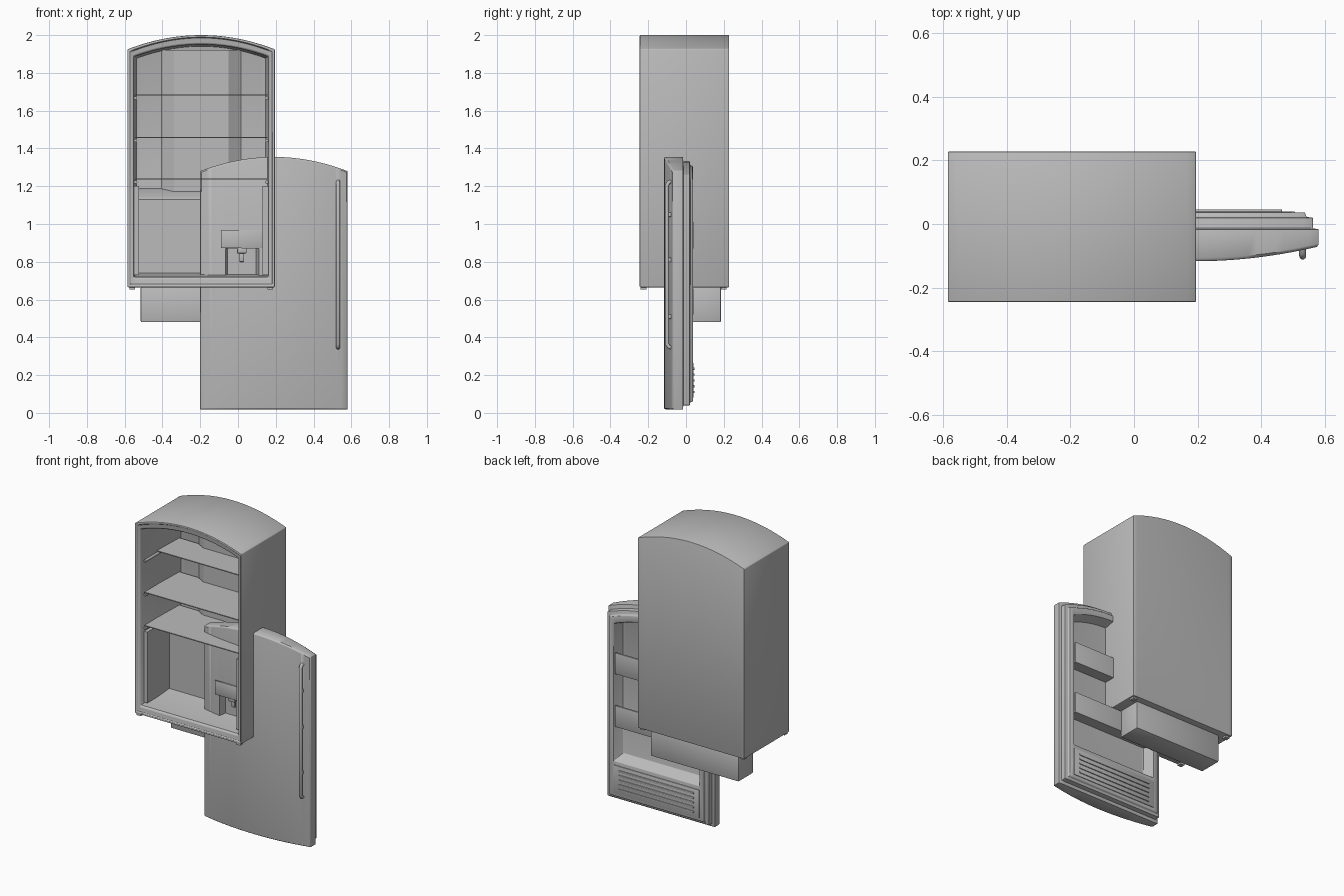
import bpy, bmesh
from mathutils import Vector

old = bpy.data.objects.get("Cube")
if old:
    bpy.data.objects.remove(old, do_unlink=True)

grey = bpy.data.materials.new("appliance_grey")
grey.use_nodes = True
COLOUR = (0.5, 0.5, 0.5, 1)
grey.diffuse_color = COLOUR
grey.node_tree.nodes["Principled BSDF"].inputs["Base Color"].default_value = COLOUR
N = 28


def finish(name, bm, bevel=0, cutter=None):
    bmesh.ops.recalc_face_normals(bm, faces=bm.faces)
    me = bpy.data.meshes.new(name)
    bm.to_mesh(me)
    bm.free()
    me.materials.append(grey)
    ob = bpy.data.objects.new(name, me)
    bpy.context.collection.objects.link(ob)
    bpy.ops.object.select_all(action="DESELECT")
    ob.select_set(True)
    bpy.context.view_layer.objects.active = ob
    if bevel:
        m = ob.modifiers.new("bevel", "BEVEL")
        m.width, m.segments = bevel, 2
        m.limit_method, m.angle_limit = "ANGLE", 0.7
        bpy.ops.object.modifier_apply(modifier=m.name)
    if cutter:
        m = ob.modifiers.new("cut", "BOOLEAN")
        m.object, m.operation, m.solver = cutter, "DIFFERENCE", "EXACT"
        bpy.ops.object.modifier_apply(modifier=m.name)
    bpy.ops.object.shade_smooth_by_angle(angle=0.6)
    return ob


def arched_loft(name, cx, rings, bevel, cutter=None):
    """Loft arched outlines: (half width, bottom, shoulder, crown, y, bulge)."""
    bm = bmesh.new()
    loops = []
    for half, bottom, shoulder, crown, y, bulge in rings:
        ts = [2 * i / N - 1 for i in range(N + 1)]
        pts = [(t, shoulder + (crown - shoulder) * (1 - t * t)) for t in ts]
        pts += [(t, bottom) for t in reversed(ts)]
        loops.append([bm.verts.new((cx + half * t, y - bulge * (1 - t * t), z)) for t, z in pts])
    count = len(loops[0])
    for a, b in zip(loops, loops[1:]):
        for i in range(count):
            j = (i + 1) % count
            bm.faces.new((a[i], a[j], b[j], b[i]))
    for loop in (loops[0], loops[-1]):
        for i in range(N):
            bm.faces.new((loop[i], loop[i + 1], loop[-2 - i], loop[-1 - i]))
    return finish(name, bm, bevel, cutter)


def box(name, lo, hi, bevel=0):
    lo, hi = Vector(lo), Vector(hi)
    bm = bmesh.new()
    bmesh.ops.create_cube(bm, size=1)
    for v in bm.verts:
        v.co = (lo + hi) / 2 + v.co * (hi - lo)
    return finish(name, bm, bevel)


def prism(name, outline, offset, bevel=0):
    bm = bmesh.new()
    face = bm.faces.new([bm.verts.new(p) for p in outline])
    moved = bmesh.ops.extrude_face_region(bm, geom=[face])["geom"]
    bmesh.ops.translate(bm, vec=offset, verts=[g for g in moved if isinstance(g, bmesh.types.BMVert)])
    # the extrude keeps the starting face, which closes the solid
    return finish(name, bm, bevel)


def tube(name, points, radius):
    cu = bpy.data.curves.new(name, "CURVE")
    cu.dimensions, cu.bevel_depth, cu.bevel_resolution, cu.use_fill_caps = "3D", radius, 3, True
    sp = cu.splines.new("POLY")
    sp.points.add(len(points) - 1)
    for p, co in zip(sp.points, points):
        p.co = (*co, 1)
    cu.materials.append(grey)
    ob = bpy.data.objects.new(name, cu)
    bpy.context.collection.objects.link(ob)


# Cabinet shell with stepped front lip and hollow interior
CX = -0.195
arched_loft("cabinet", CX, [
    (0.39, 0.665, 1.925, 2.0, 0.228, 0),
    (0.39, 0.665, 1.925, 2.0, -0.245, 0),
    (0.378, 0.678, 1.913, 1.988, -0.245, 0),
    (0.376, 0.68, 1.911, 1.986, -0.236, 0),
    (0.362, 0.71, 1.892, 1.957, -0.236, 0),
    (0.356, 0.72, 1.885, 1.95, -0.225, 0),
    (0.343, 0.75, 1.878, 1.942, 0.17, 0)], 0.005)
for x in (-0.56, 0.17):
    for y in (-0.225, 0.2):
        box("cabinet_foot", (x - 0.015, y - 0.015, 0.653), (x + 0.015, y + 0.015, 0.67))

# Compressor housing step, air duct and loose housing box
L, R = -0.525, 0.13
prism("rear_step", [(-0.545, 0.03, 0.73), (-0.545, 0.18, 0.73), (-0.545, 0.18, 1.19),
                    (-0.545, 0.045, 1.145), (-0.545, 0.03, 1.13)], (0.70, 0, 0))
for x0, x1 in ((-0.56, L), (R, 0.165)):
    box("lower_side_wall", (x0, -0.2, 0.73), (x1, 0.04, 1.2))
prism("air_duct", [(-0.42, 0.18, 1.14), (-0.34, 0.125, 1.14), (-0.05, 0.125, 1.14),
                   (0.03, 0.18, 1.14)], (0, 0, 0.78))
box("housing_box", (-0.515, 0.03, 0.48), (R, 0.185, 0.667), 0.006)

# Shelves notched around the duct, with side rails
for z, front in ((1.68, -0.07), (1.455, -0.2), (1.235, -0.2)):
    prism("shelf", [(-0.545, front, z), (0.155, front, z), (0.155, 0.155, z), (0.01, 0.155, z),
                    (-0.05, 0.12, z), (-0.34, 0.12, z), (-0.40, 0.155, z), (-0.545, 0.155, z)],
          (0, 0, 0.006))
    for s in (-1, 1):
        x = CX + s * 0.347
        tube("shelf_rail", [(x, -0.2, z - 0.013), (x, 0.16, z - 0.013)], 0.009)

# Door with bulged front, gasket step, recessed liner and dispenser niche
DX = 0.19
bm = bmesh.new()
bmesh.ops.create_cube(bm, size=1)
for v in bm.verts:
    deep = v.co.y > 0
    v.co.x = 0.02 + v.co.x * (0.15 if deep else 0.2)
    v.co.y = -0.052 if deep else -0.15
    v.co.z = 0.87 if v.co.z > 0 else 0.70
cutter = finish("niche_cutter", bm)
arched_loft("door", DX, [
    (0.384, 0.024, 1.274, 1.349, -0.072, 0.045),
    (0.39, 0.018, 1.28, 1.355, -0.065, 0.042),
    (0.39, 0.018, 1.28, 1.355, -0.016, 0),
    (0.372, 0.04, 1.258, 1.33, -0.014, 0),
    (0.372, 0.04, 1.258, 1.33, 0.02, 0),
    (0.352, 0.055, 1.24, 1.31, 0.022, 0),
    (0.347, 0.06, 1.235, 1.305, 0.036, 0),
    (0.315, 0.29, 1.2, 1.265, 0.036, 0),
    (0.295, 0.32, 1.185, 1.25, -0.035, 0)], 0.003, cutter)
cutter.hide_render = True
cutter.hide_set(True)

# Dispenser panel, spout and lever
box("dispenser_panel", (-0.09, -0.116, 0.872), (0.13, -0.107, 0.965), 0.002)
box("dispenser_spout", (-0.005, -0.1, 0.845), (0.045, -0.06, 0.875), 0.004)
box("dispenser_lever", (0.008, -0.08, 0.8), (0.032, -0.068, 0.85), 0.004)

# Handle bar with stand-offs
HX = 0.53
tube("handle_bar", [(HX, -0.07, 1.225), (HX, -0.09, 1.222), (HX, -0.101, 1.205),
                    (HX, -0.101, 0.365), (HX, -0.09, 0.348), (HX, -0.07, 0.345)], 0.011)
for z in (1.05, 0.81, 0.51):
    box("handle_standoff", (HX - 0.01, -0.1, z - 0.012), (HX + 0.007, -0.065, z + 0.012), 0.003)

# Open trays on the inside of the door
for z in (0.52, 0.87):
    box("tray_front", (-0.115, 0.027, z), (0.495, 0.039, z + 0.14), 0.002)
    box("tray_floor", (-0.115, -0.038, z), (0.495, 0.03, z + 0.012))

# Vent panel with slats at the foot of the door
box("vent_panel", (-0.125, 0.03, 0.08), (0.505, 0.04, 0.265), 0.003)
for i in range(5):
    z = 0.11 + i * 0.031
    box("vent_slat", (-0.085, 0.036, z - 0.006), (0.465, 0.046, z + 0.006), 0.003)
